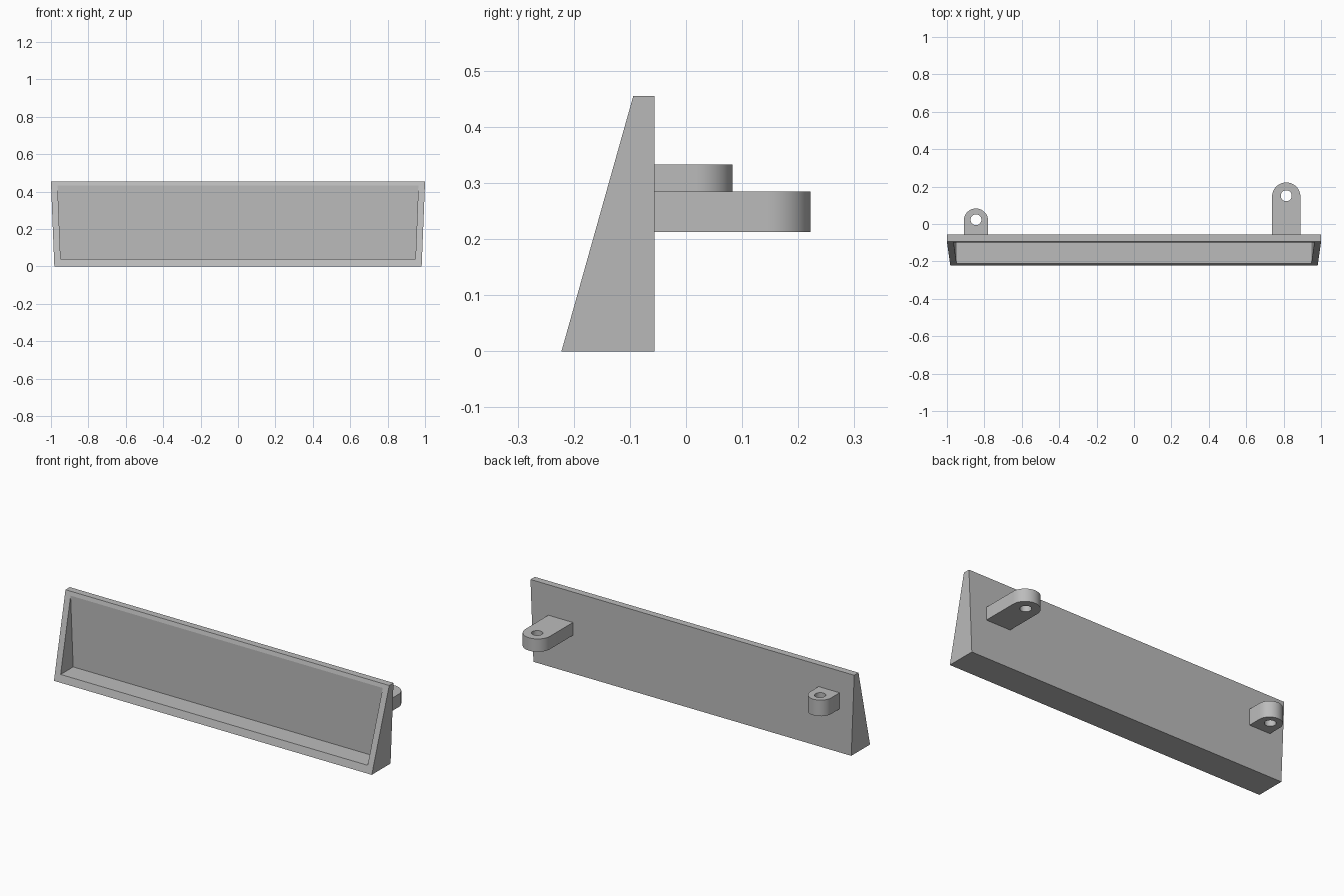
import bpy
import bmesh
from math import cos, sin, pi, radians

cube = bpy.data.objects.get("Cube")
if cube:
    bpy.data.objects.remove(cube, do_unlink=True)

COLOUR = (0.5, 0.5, 0.5, 1.0)
grey = bpy.data.materials.new("plain grey")
grey.use_nodes = True
grey.diffuse_color = COLOUR
grey.node_tree.nodes["Principled BSDF"].inputs["Base Color"].default_value = COLOUR

FLARE = 0.04       # outward lean of the end walls per unit height
BACK = -0.056      # rear face of the tray


def activate(obj):
    bpy.ops.object.select_all(action='DESELECT')
    obj.select_set(True)
    bpy.context.view_layer.objects.active = obj


def flared_prism(name, profile, half_width):
    """Sweep a (y, z) profile across x, widening with height."""
    bm = bmesh.new()
    ends = [[bm.verts.new((s * (half_width + FLARE * z), y, z)) for y, z in profile]
            for s in (-1, 1)]
    for ring in ends:
        bm.faces.new(ring)
    n = len(profile)
    for i in range(n):
        j = (i + 1) % n
        bm.faces.new((ends[0][i], ends[0][j], ends[1][j], ends[1][i]))
    bmesh.ops.recalc_face_normals(bm, faces=bm.faces[:])
    mesh = bpy.data.meshes.new(name)
    bm.to_mesh(mesh)
    bm.free()
    obj = bpy.data.objects.new(name, mesh)
    bpy.context.collection.objects.link(obj)
    obj.data.materials.append(grey)
    return obj


def lug(name, x, half_width, tip, hole_radius, bottom, top):
    """Round-ended mounting tab with a vertical hole."""
    centre = tip - half_width
    arc = [(half_width * cos(pi * i / 24), centre + half_width * sin(pi * i / 24))
           for i in range(25)]
    outline = [(-half_width, BACK), (half_width, BACK)] + arc
    hole = [(hole_radius * cos(pi * i / 16), centre + 0.005 + hole_radius * sin(pi * i / 16))
            for i in range(32)]
    curve = bpy.data.curves.new(name, 'CURVE')
    curve.dimensions = '2D'
    curve.fill_mode = 'BOTH'
    curve.extrude = (top - bottom) / 2
    for loop in (outline, hole):
        spline = curve.splines.new('POLY')
        spline.points.add(len(loop) - 1)
        for point, (px, py) in zip(spline.points, loop):
            point.co = (px, py, 0, 1)
        spline.use_cyclic_u = True
    obj = bpy.data.objects.new(name, curve)
    bpy.context.collection.objects.link(obj)
    obj.location = (x, 0, (top + bottom) / 2)
    curve.materials.append(grey)
    activate(obj)
    bpy.ops.object.convert(target='MESH')
    bpy.ops.object.shade_smooth_by_angle(angle=radians(30))


# Tray: sloping wedge hollowed from the front, leaving floor, back and ends
tray = flared_prism("tray", [(-0.222, 0), (BACK, 0), (BACK, 0.455), (-0.094, 0.455)], 0.982)
hollow = flared_prism("hollow_cutter",
                      [(-0.3, 0.04), (-0.1, 0.04), (-0.1, 0.5), (-0.3, 0.5)], 0.947)
hollow.hide_render = True
cut = tray.modifiers.new("hollow", 'BOOLEAN')
cut.operation = 'DIFFERENCE'
cut.solver = 'EXACT'
cut.object = hollow
activate(tray)
bpy.ops.object.modifier_apply(modifier=cut.name)
bpy.data.objects.remove(hollow, do_unlink=True)

# Rear mounting lugs
lug("right_lug", -0.845, 0.065, 0.083, 0.029, 0.243, 0.333)
lug("left_lug", 0.814, 0.076, 0.222, 0.029, 0.213, 0.285)
